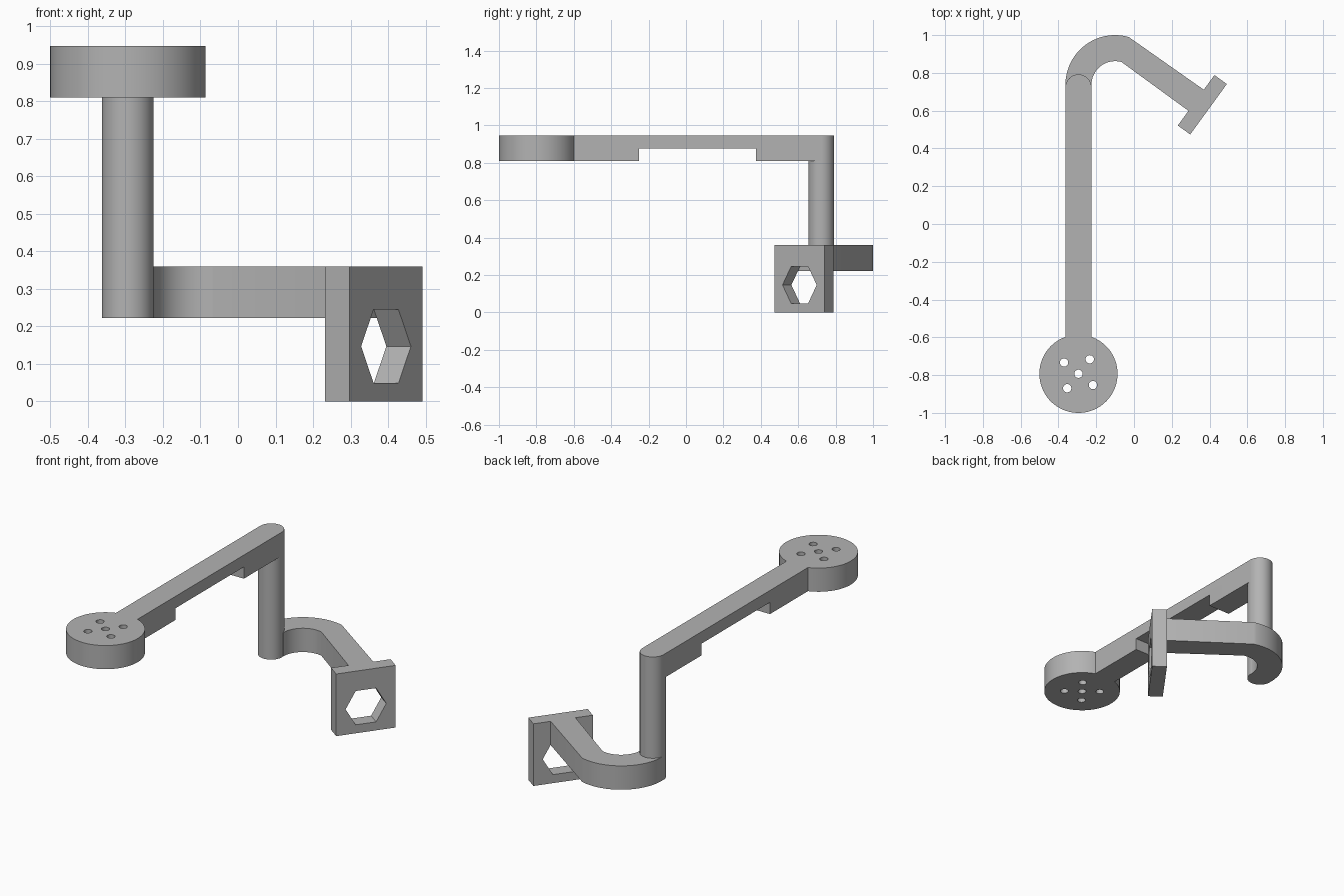
import bpy
import bmesh
from math import sin, cos, radians, pi

cube = bpy.data.objects.get("Cube")
if cube:
    bpy.data.objects.remove(cube, do_unlink=True)

# One plain grey for the whole bracket
grey = bpy.data.materials.new("plain grey")
grey.use_nodes = True
GREY = (0.45, 0.45, 0.45, 1)
grey.diffuse_color = GREY
grey.node_tree.nodes["Principled BSDF"].inputs["Base Color"].default_value = GREY


def arc(cx, cy, r, start, end, steps):
    """Points along an arc, angles in degrees."""
    angles = [radians(start + (end - start) * i / steps) for i in range(steps + 1)]
    return [(cx + r * cos(a), cy + r * sin(a)) for a in angles]


def circle(cx, cy, r, sides):
    return arc(cx, cy, r, 0, 360, sides)[:-1]


def prism(name, points, offset, to_world=lambda a, b, d: (a, b, d)):
    """Extrude a flat outline between the two offsets."""
    bm = bmesh.new()
    low, high = [[bm.verts.new(to_world(a, b, d)) for a, b in points] for d in offset]
    n = len(points)
    bm.faces.new(low[::-1])
    bm.faces.new(high)
    for i in range(n):
        j = (i + 1) % n
        bm.faces.new((low[i], low[j], high[j], high[i]))
    bmesh.ops.recalc_face_normals(bm, faces=bm.faces)
    mesh = bpy.data.meshes.new(name)
    bm.to_mesh(mesh)
    bm.free()
    mesh.materials.append(grey)
    obj = bpy.data.objects.new(name, mesh)
    bpy.context.collection.objects.link(obj)
    return obj


def cut(obj, cutters):
    """Subtract the cutters, keep the result and drop the cutters."""
    for c in cutters:
        c.hide_render = True
        mod = obj.modifiers.new("cut", "BOOLEAN")
        mod.operation = "DIFFERENCE"
        mod.solver = "EXACT"
        mod.object = c
    graph = bpy.context.evaluated_depsgraph_get()
    mesh = bpy.data.meshes.new_from_object(obj.evaluated_get(graph))
    obj.modifiers.clear()
    obj.data = mesh
    for c in cutters:
        bpy.data.objects.remove(c, do_unlink=True)


# Shared sizes
POST_X, POST_Y, HALF = -0.294, 0.723, 0.069
DISC_Y, DISC_R = -0.793, 0.207
ARM_LOW, ARM_MID, TOP = 0.81, 0.878, 0.947
HOOK_LOW, HOOK_TOP = 0.222, 0.36

# Round mounting disc with a centre hole and four around it
disc = prism("mounting_disc", circle(POST_X, DISC_Y, DISC_R, 96), (ARM_LOW, TOP))
spots = [(POST_X, DISC_Y)] + circle(POST_X, DISC_Y, 0.097, 4)
tilt = radians(52)
holes = [(POST_X, DISC_Y)]
for k in range(4):
    a = tilt + k * pi / 2
    holes.append((POST_X + 0.097 * cos(a), DISC_Y + 0.097 * sin(a)))
cut(disc, [prism("hole_cutter", circle(x, y, 0.022, 24), (ARM_LOW - 0.1, TOP + 0.1))
           for x, y in holes])

# Long upper arm: full-length top half, deeper blocks at both ends
start = DISC_Y + (DISC_R ** 2 - HALF ** 2) ** 0.5
round_end = arc(POST_X, POST_Y, HALF, 0, 180, 32)
outline = [(POST_X - HALF, start), (POST_X + HALF, start)] + round_end
arm = prism("upper_arm", outline, (ARM_LOW, TOP))
notch = [(POST_X - 0.2, -0.25), (POST_X + 0.2, -0.25),
         (POST_X + 0.2, 0.375), (POST_X - 0.2, 0.375)]
cut(arm, [prism("notch_cutter", notch, (ARM_LOW - 0.1, ARM_MID))])

# Upright post
post = prism("post", circle(POST_X, POST_Y, HALF, 64), (HOOK_LOW, ARM_LOW))

# Slanted end plate, laid out along its width and facing direction
TURN = radians(36)
PX, PY = 0.329, 0.655


def plate_space(across, z, depth):
    return (PX + across * sin(TURN) + depth * cos(TURN),
            PY + across * cos(TURN) - depth * sin(TURN), z)


W = 0.165
plate = prism("end_plate", [(-W, 0), (W, 0), (W, HOOK_TOP), (-W, HOOK_TOP)],
              (0, 0.081), plate_space)
cut(plate, [prism("hex_cutter", circle(0, 0.147, 0.113, 6), (-0.1, 0.2), plate_space)])

# Curved hook leading from the post to the plate
outer = arc(-0.1, 0.737, 0.263, 180, 74, 32)
inner = arc(-0.1, 0.737, 0.125, 74, 180, 32)
ends = [plate_space(s * HALF, 0, 0)[:2] for s in (1, -1)]
hook = prism("hook", outer + ends + inner, (HOOK_LOW, HOOK_TOP))

# Smooth the round walls, keep edges sharp
bpy.ops.object.select_all(action="DESELECT")
for obj in (disc, arm, post, plate, hook):
    obj.select_set(True)
bpy.context.view_layer.objects.active = disc
bpy.ops.object.shade_smooth_by_angle(angle=radians(25))
